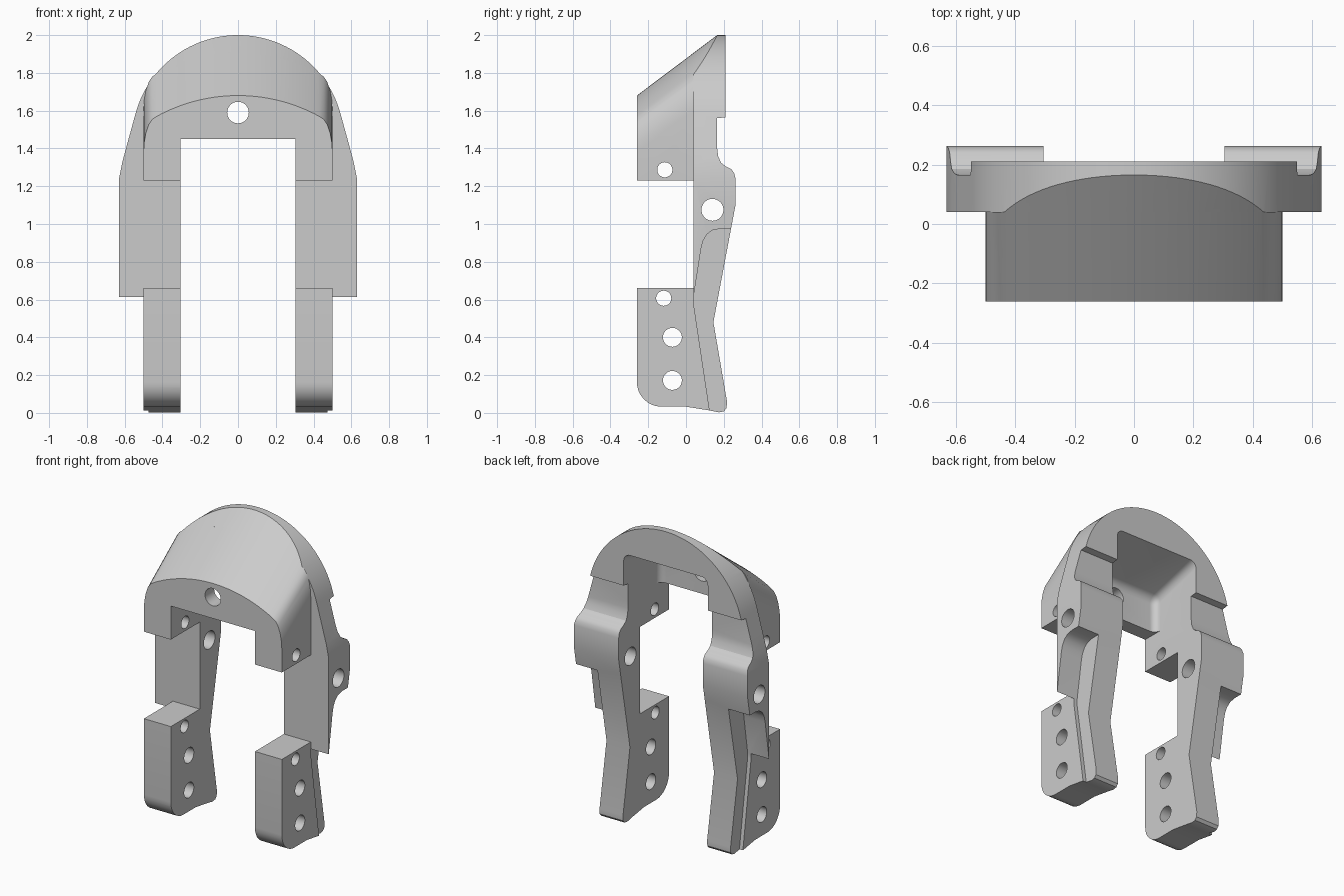
import bpy, bmesh, math

cube = bpy.data.objects.get("Cube")
if cube:
    bpy.data.objects.remove(cube, do_unlink=True)

grey = bpy.data.materials.new("light_grey")
grey.use_nodes = True
colour = (0.6, 0.6, 0.6, 1)
grey.diffuse_color = colour
grey.node_tree.nodes["Principled BSDF"].inputs["Base Color"].default_value = colour


def loft(name, start, end, round_edges=None, radius=0.05):
    """Solid between two matching rings of points."""
    bm = bmesh.new()
    a = [bm.verts.new(p) for p in start]
    b = [bm.verts.new(p) for p in end]
    n = len(a)
    bm.faces.new(a)
    bm.faces.new(b[::-1])
    for i in range(n):
        j = (i + 1) % n
        bm.faces.new((a[j], a[i], b[i], b[j]))
    bmesh.ops.recalc_face_normals(bm, faces=bm.faces)
    if round_edges:
        edges = [e for e in bm.edges if round_edges(e)]
        bmesh.ops.bevel(bm, geom=edges, offset=radius, segments=6,
                        profile=0.5, affect='EDGES')
    mesh = bpy.data.meshes.new(name)
    bm.to_mesh(mesh)
    bm.free()
    mesh.materials.append(grey)
    obj = bpy.data.objects.new(name, mesh)
    bpy.context.collection.objects.link(obj)
    return obj


def side_prism(name, yz, x0, x1, **kw):
    return loft(name, [(x0, y, z) for y, z in yz], [(x1, y, z) for y, z in yz], **kw)


def front_prism(name, xz, y0, y1):
    return loft(name, [(x, y0, z) for x, z in xz], [(x, y1, z) for x, z in xz])


def combine(target, tool, operation):
    """Apply a boolean and discard the tool."""
    mod = target.modifiers.new("boolean", 'BOOLEAN')
    mod.object, mod.operation, mod.solver = tool, operation, 'EXACT'
    bpy.context.view_layer.objects.active = target
    bpy.ops.object.modifier_apply(modifier=mod.name)
    bpy.data.objects.remove(tool, do_unlink=True)


def circle(u, v, r, n=40):
    return [(u + r * math.cos(math.tau * i / n), v + r * math.sin(math.tau * i / n))
            for i in range(n)]


def mirrored(half):
    """Right half listed bottom to top, completed on the left."""
    return half + [(-x, z) for x, z in reversed(half) if x > 1e-6]


SLOPE = 0.753
FRONT, PLATE = -0.26, 0.04
HALF_GAP = 0.305


def hood_arc(x):
    return 1.68 - 0.895 + math.sqrt(0.895 ** 2 - x * x)


# Arched back plate with both legs, as one side profile
leg_profile = [(PLATE, 2.1), (0.21, 2.1), (0.21, 1.565), (0.165, 1.56), (0.165, 1.4),
               (0.17, 1.36), (0.185, 1.325), (0.21, 1.305), (0.24, 1.29), (0.255, 1.27),
               (0.262, 1.24), (0.262, 1.1), (0.145, 0.48), (0.217, 0.06), (0.215, 0.025),
               (0.2, 0.008), (0.175, 0.003), (0.125, 0.013), (PLATE, 0.58)]
frame = side_prism("clamp_frame", leg_profile, -0.7, 0.7)

# Outer arch outline
dome = [(0.562 * math.cos(math.radians(a)), 1.438 + 0.562 * math.sin(math.radians(a)))
        for a in range(15, 91, 3)]
dome[-1] = (0, 2.0)
outline = mirrored([(0.63, -0.2), (0.63, 1.24), (0.612, 1.33), (0.585, 1.43)] + dome)
combine(frame, front_prism("arch_outline", outline, -0.5, 0.5), 'INTERSECT')

# Recess on the outside of each lower leg
recess = [(0.0, 0.5), (0.03, 0.55), (0.08, 0.87), (0.09, 0.91), (0.11, 0.945),
          (0.14, 0.967), (0.18, 0.975), (0.4, 0.975), (0.4, -0.2), (0.0, -0.2)]
for s in (-1, 1):
    combine(frame, side_prism("leg_recess", recess, s * 0.475, s * 0.8), 'DIFFERENCE')

# Sloping cut over the top of the plate
xs = [-0.7 + 1.4 * i / 48 for i in range(49)]
def slope_ring(y):
    lift = SLOPE * (y - FRONT)
    ring = [(x, y, hood_arc(x) + lift) for x in xs]
    return ring + [(0.7, y, 3), (-0.7, y, 3)]
combine(frame, loft("slope_cut", slope_ring(-0.3), slope_ring(0.5)), 'DIFFERENCE')

# Sloping hood in front of the plate
crown = [(0.5, 1.38), (0.497, 1.43), (0.488, 1.48), (0.473, 1.525), (0.455, 1.553)]
crown += [(0.43 * (1 - i / 18), hood_arc(0.43 * (1 - i / 18))) for i in range(19)]
hood_ring = mirrored([(0.5, 1.23)] + crown)
def hood_at(y):
    lift = SLOPE * (y - FRONT)
    return [(x, y, z + (lift if z > 1.3 else 0)) for x, z in hood_ring]
combine(frame, loft("hood", hood_at(FRONT), hood_at(PLATE)), 'UNION')

# Front block at the foot of each leg
corner = [(-0.13 - 0.13 * math.sin(t * math.pi / 16), 0.163 - 0.13 * math.cos(t * math.pi / 16))
          for t in range(9)]
block = [(FRONT, 0.66), (PLATE, 0.66), (PLATE, 0.58), (0.125, 0.013), (0.0, 0.033)] + corner
for s in (-1, 1):
    combine(frame, side_prism("foot_block", block, s * HALF_GAP, s * 0.5), 'UNION')

# Opening between the legs
gap = [(-HALF_GAP, -0.3), (HALF_GAP, -0.3), (HALF_GAP, 1.45), (-HALF_GAP, 1.45)]
combine(frame, front_prism("leg_gap", gap, -0.5, 0.5), 'DIFFERENCE')

# Rounded pocket inside the hood
pocket = [(-0.165, 1.0), (-0.165, 1.675), (0.4, 1.825), (0.4, 1.0)]
def inner_edge(e):
    mid = (e.verts[0].co + e.verts[1].co) / 2
    return mid.z > 1.1 and mid.y < 0.3
combine(frame, side_prism("hood_pocket", pocket, -HALF_GAP, HALF_GAP,
                          round_edges=inner_edge, radius=0.045), 'DIFFERENCE')

# Bolt holes through the sides and the front of the hood
for y, z, r in ((-0.112, 1.287, 0.04), (0.14, 1.075, 0.058), (-0.118, 0.607, 0.04),
                (-0.072, 0.4, 0.05), (-0.072, 0.172, 0.05)):
    combine(frame, side_prism("side_hole", circle(y, z, r), -0.9, 0.9), 'DIFFERENCE')
combine(frame, front_prism("front_hole", circle(0, 1.59, 0.057), -0.5, -0.05), 'DIFFERENCE')

# Smooth the curves and keep the edges sharp
bpy.ops.object.select_all(action='DESELECT')
frame.select_set(True)
bpy.context.view_layer.objects.active = frame
bpy.ops.object.shade_smooth_by_angle(angle=math.radians(28))
